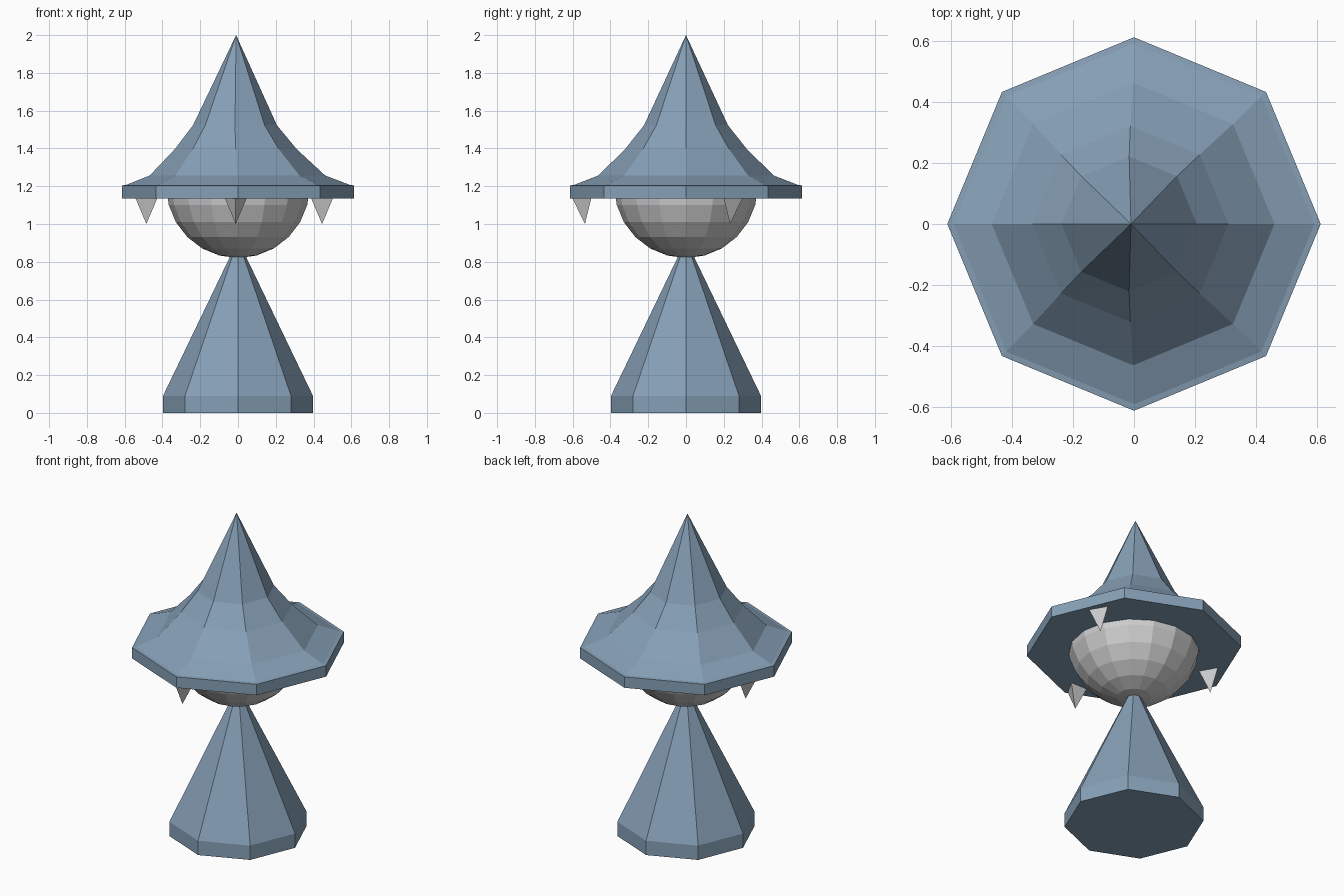
import bpy, bmesh, math

if "Cube" in bpy.data.objects:
    bpy.data.objects.remove(bpy.data.objects["Cube"])


def material(name, rgb):
    m = bpy.data.materials.new(name)
    m.diffuse_color = (*rgb, 1)
    m.use_nodes = True
    m.node_tree.nodes["Principled BSDF"].inputs["Base Color"].default_value = m.diffuse_color
    return m


BLUE = material("slate blue", (0.24, 0.35, 0.47))
GREY = material("light grey", (0.62, 0.62, 0.63))


def lathe(name, profile, sides, mat, start=0.0, at=(0, 0)):
    """Flat-faced turned solid from (radius, z, x shift) rings, bottom to top."""
    bm = bmesh.new()
    rings = []
    for r, z, dx in profile:
        if r == 0:
            rings.append([bm.verts.new((at[0] + dx, at[1], z))])
        else:
            rings.append([bm.verts.new((
                at[0] + dx + r * math.cos(start + 2 * math.pi * i / sides),
                at[1] + r * math.sin(start + 2 * math.pi * i / sides), z))
                for i in range(sides)])
    for a, b in zip(rings, rings[1:]):
        for i in range(sides):
            j = (i + 1) % sides
            if len(a) == 1:
                bm.faces.new((a[0], b[j], b[i]))
            elif len(b) == 1:
                bm.faces.new((a[i], a[j], b[0]))
            else:
                bm.faces.new((a[i], a[j], b[j], b[i]))
    for ring in (rings[0], rings[-1]):
        if len(ring) > 1:
            bm.faces.new(ring)
    bmesh.ops.recalc_face_normals(bm, faces=bm.faces)
    me = bpy.data.meshes.new(name)
    bm.to_mesh(me)
    bm.free()
    me.materials.append(mat)
    ob = bpy.data.objects.new(name, me)
    bpy.context.collection.objects.link(ob)
    return ob


# Eight-sided body with a short upright foot
lathe("body", [(0.397, 0, 0), (0.397, 0.09, 0), (0, 0.915, 0)], 8, BLUE)

# Lower half of a ball, its top hidden inside the hat
R, CZ = 0.38, 1.2
ball = [(0, CZ - R, 0)]
for k in range(1, 7):
    a = math.radians(-90 + 15 * k)
    ball.append((R * math.cos(a), CZ + R * math.sin(a), 0))
lathe("head", ball, 16, GREY)

# Flared hat with a thick brim and a slightly off-centre point
lathe("hat", [(0.613, 1.135, 0), (0.613, 1.204, 0), (0.592, 1.207, 0),
              (0.464, 1.257, -0.003), (0.322, 1.397, -0.012),
              (0.222, 1.523, -0.016), (0, 2.0, -0.01)], 8, BLUE)

# Three-sided spikes hanging under the brim
for name, x, y, turn in (("front_spike", -0.012, -0.535, -90),
                         ("right_spike", 0.445, 0.233, 90),
                         ("left_spike", -0.485, 0.10, 90)):
    lathe(name, [(0, 1.0, 0), (0.067, 1.137, 0)], 3, GREY, math.radians(turn), (x, y))
